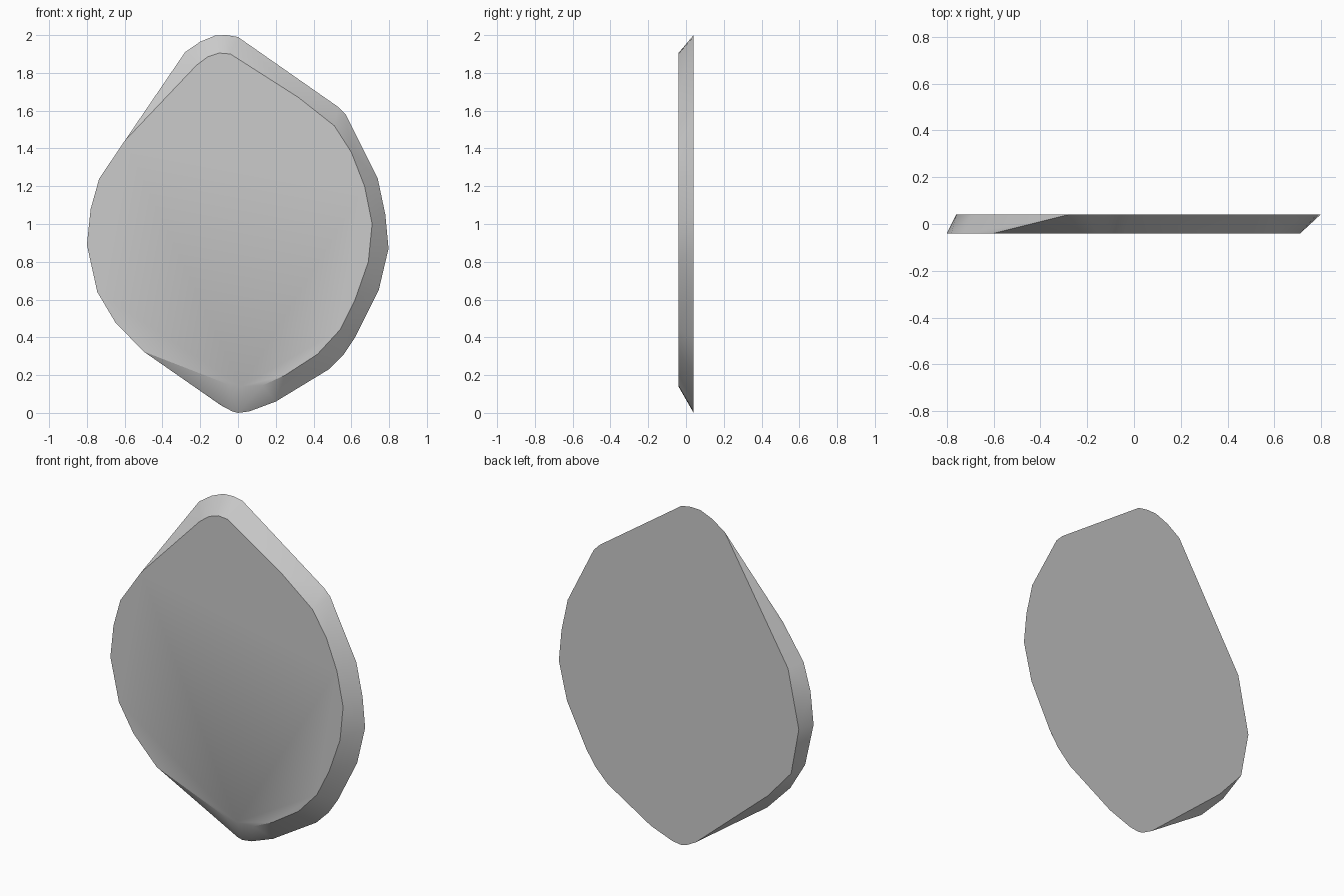
import bpy, bmesh, math

if "Cube" in bpy.data.objects:
    bpy.data.objects.remove(bpy.data.objects["Cube"])

# Outlines (x, z) of the front and back faces of the slab
FRONT = [(-.04, 1.9), (-.1, 1.905), (-.16, 1.885), (-.22, 1.84), (-.6, 1.44),
         (-.735, 1.24), (-.78, 1.08), (-.8, .89), (-.745, .64), (-.65, .48),
         (-.5, .325), (-.05, .15), (.02, .14), (.13, .145), (.25, .2),
         (.42, .31), (.54, .44), (.62, .6), (.69, .8), (.71, 1.0),
         (.67, 1.2), (.6, 1.38), (.51, 1.52), (.32, 1.67)]
BACK = [(0, 1.99), (-.06, 2.0), (-.12, 1.998), (-.2, 1.965), (-.28, 1.91),
        (-.69, 1.22), (-.76, .88), (-.71, .61), (-.56, .44), (-.09, .04),
        (-.03, .008), (0, 0), (.06, .008), (.2, .06), (.48, .23),
        (.56, .31), (.62, .4), (.745, .65), (.797, .87), (.78, 1.05),
        (.74, 1.24), (.57, 1.58), (.53, 1.62)]
HALF = .04

# Slab: hull between the two faces gives the slanted rim
bm = bmesh.new()
for outline, y in ((FRONT, -HALF), (BACK, HALF)):
    for x, z in outline:
        bm.verts.new((x, y, z))
hull = bmesh.ops.convex_hull(bm, input=bm.verts)
bmesh.ops.delete(bm, geom=[v for v in bm.verts if not v.link_faces], context='VERTS')

# Merge the flat front and back into single faces
bmesh.ops.dissolve_limit(bm, angle_limit=math.radians(.5),
                         verts=bm.verts, edges=bm.edges)
bmesh.ops.recalc_face_normals(bm, faces=bm.faces)

mesh = bpy.data.meshes.new("stone_slab")
bm.to_mesh(mesh)
bm.free()
slab = bpy.data.objects.new("stone_slab", mesh)
bpy.context.collection.objects.link(slab)

# Soften the rim, keep the face edges sharp
bpy.context.view_layer.objects.active = slab
slab.select_set(True)
bpy.ops.object.shade_smooth_by_angle(angle=math.radians(30))
